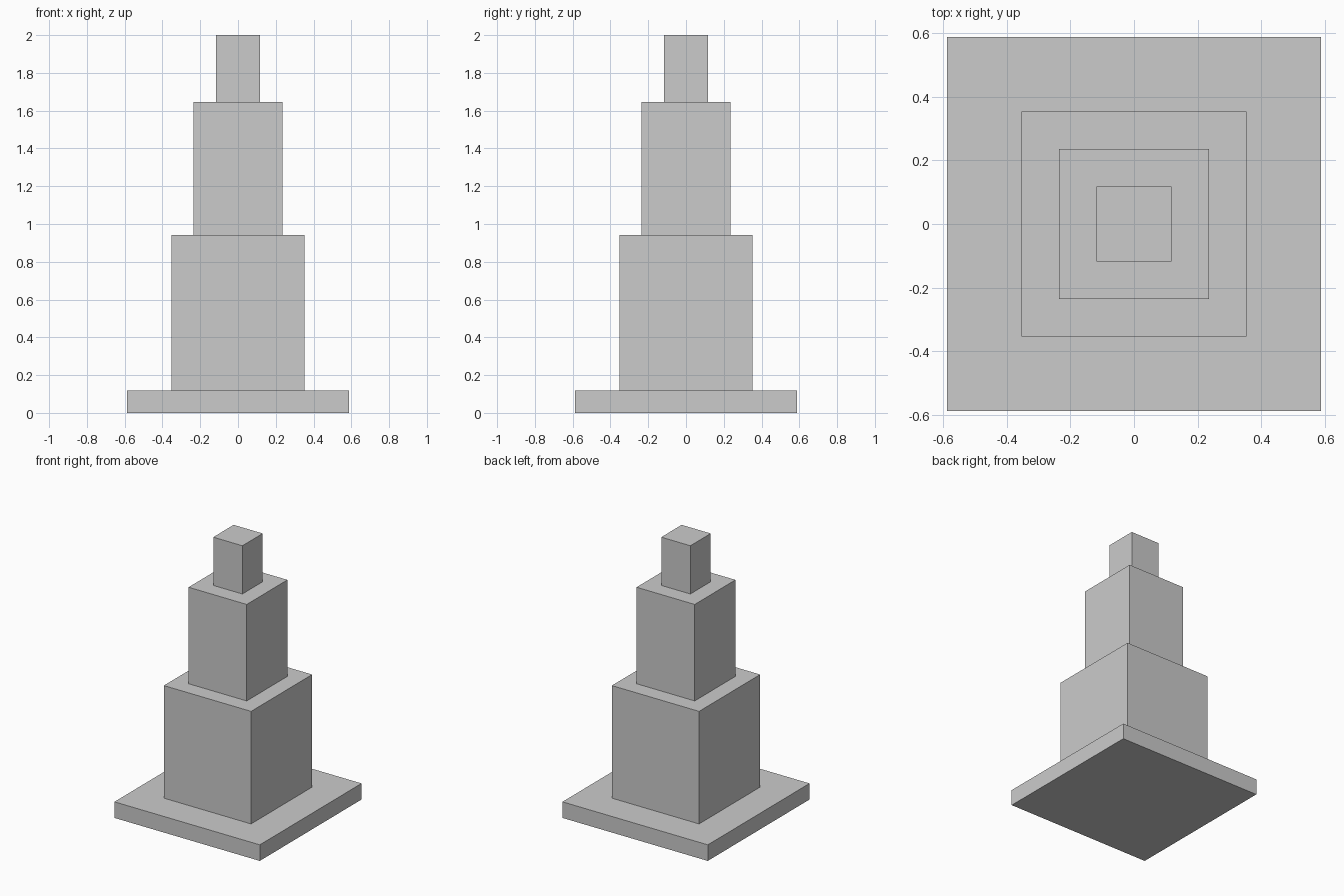
import bpy

cube = bpy.data.objects.get("Cube")
if cube:
    bpy.data.objects.remove(cube, do_unlink=True)

UNIT = 2 / 17  # the tower is 17 units tall

# One plain grey for the whole tower
grey = bpy.data.materials.new("light_grey")
grey.use_nodes = True
colour = (0.6, 0.6, 0.6, 1)
grey.diffuse_color = colour
grey.node_tree.nodes["Principled BSDF"].inputs["Base Color"].default_value = colour


def block(name, width, bottom, height):
    """Square block centred on the axis, sizes in units."""
    bpy.ops.mesh.primitive_cube_add(size=1, location=(0, 0, (bottom + height / 2) * UNIT))
    obj = bpy.context.object
    obj.name = name
    obj.scale = (width * UNIT, width * UNIT, height * UNIT)
    bpy.ops.object.transform_apply(location=False, rotation=False, scale=True)
    obj.data.materials.append(grey)


# Stacked tiers: name, width, height
tiers = [
    ("base_slab", 10, 1),
    ("lower_tier", 6, 7),
    ("middle_tier", 4, 6),
    ("top_tier", 2, 3),
]
level = 0
for name, width, height in tiers:
    block(name, width, level, height)
    level += height
